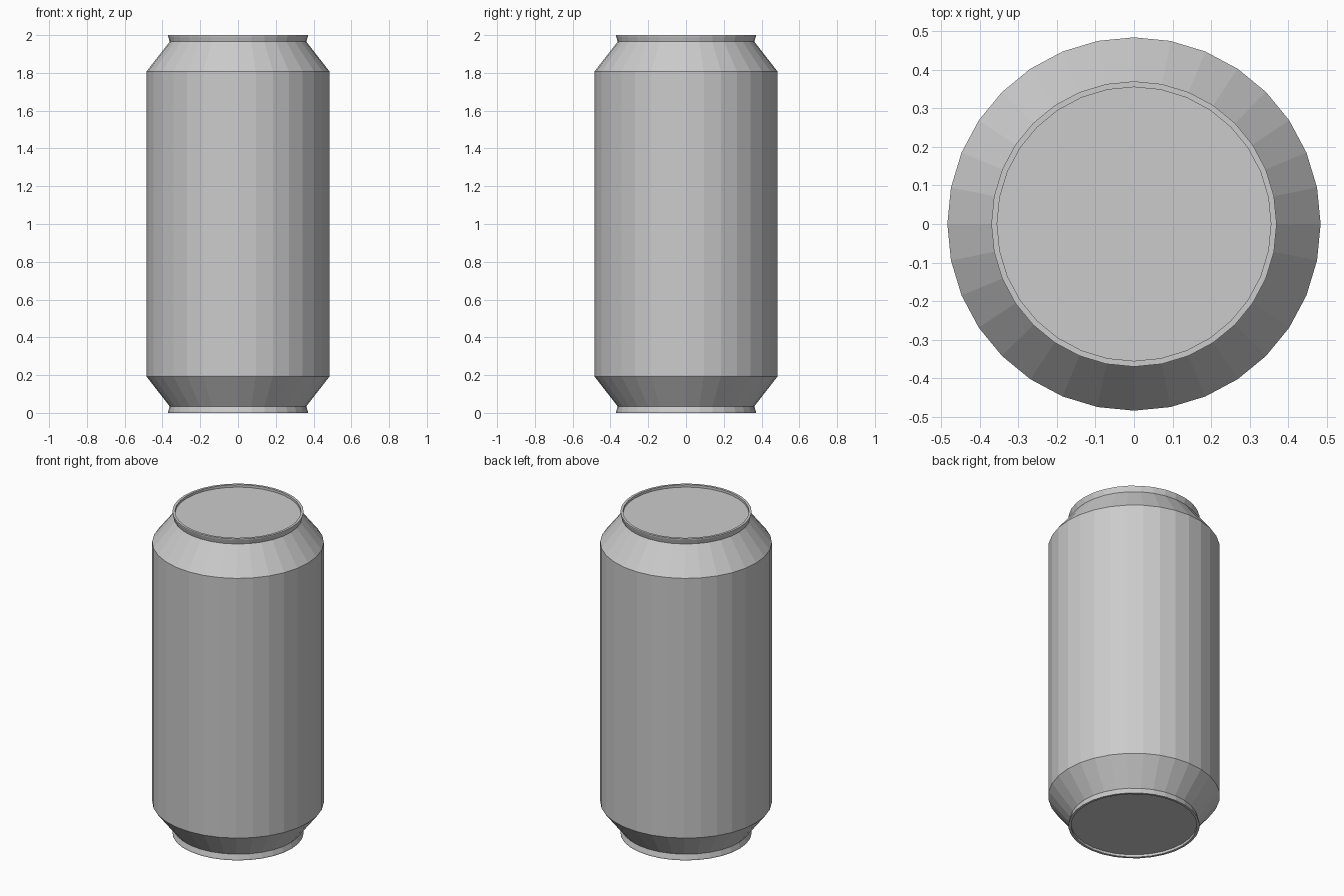
import bpy, bmesh
from math import cos, sin, tau

if "Cube" in bpy.data.objects:
    bpy.data.objects.remove(bpy.data.objects["Cube"])

SIDES = 32

# Half profile (radius, height above the base), mirrored about mid-height
lower = [(0.355, 0.015), (0.355, 0.0), (0.37, 0.0), (0.37, 0.007),
         (0.362, 0.035), (0.484, 0.192)]
profile = lower + [(r, 2 - z) for r, z in reversed(lower)]

# Can body: lathe the profile and cap both recessed ends
bm = bmesh.new()
rings = [[bm.verts.new((r * cos(tau * i / SIDES), r * sin(tau * i / SIDES), z))
          for i in range(SIDES)] for r, z in profile]
for a, b in zip(rings, rings[1:]):
    for i in range(SIDES):
        j = (i + 1) % SIDES
        bm.faces.new((a[i], a[j], b[j], b[i]))
bm.faces.new(rings[0][::-1])
bm.faces.new(rings[-1])
bmesh.ops.recalc_face_normals(bm, faces=bm.faces)

mesh = bpy.data.meshes.new("can_body")
bm.to_mesh(mesh)
bm.free()
can = bpy.data.objects.new("can_body", mesh)
bpy.context.collection.objects.link(can)
